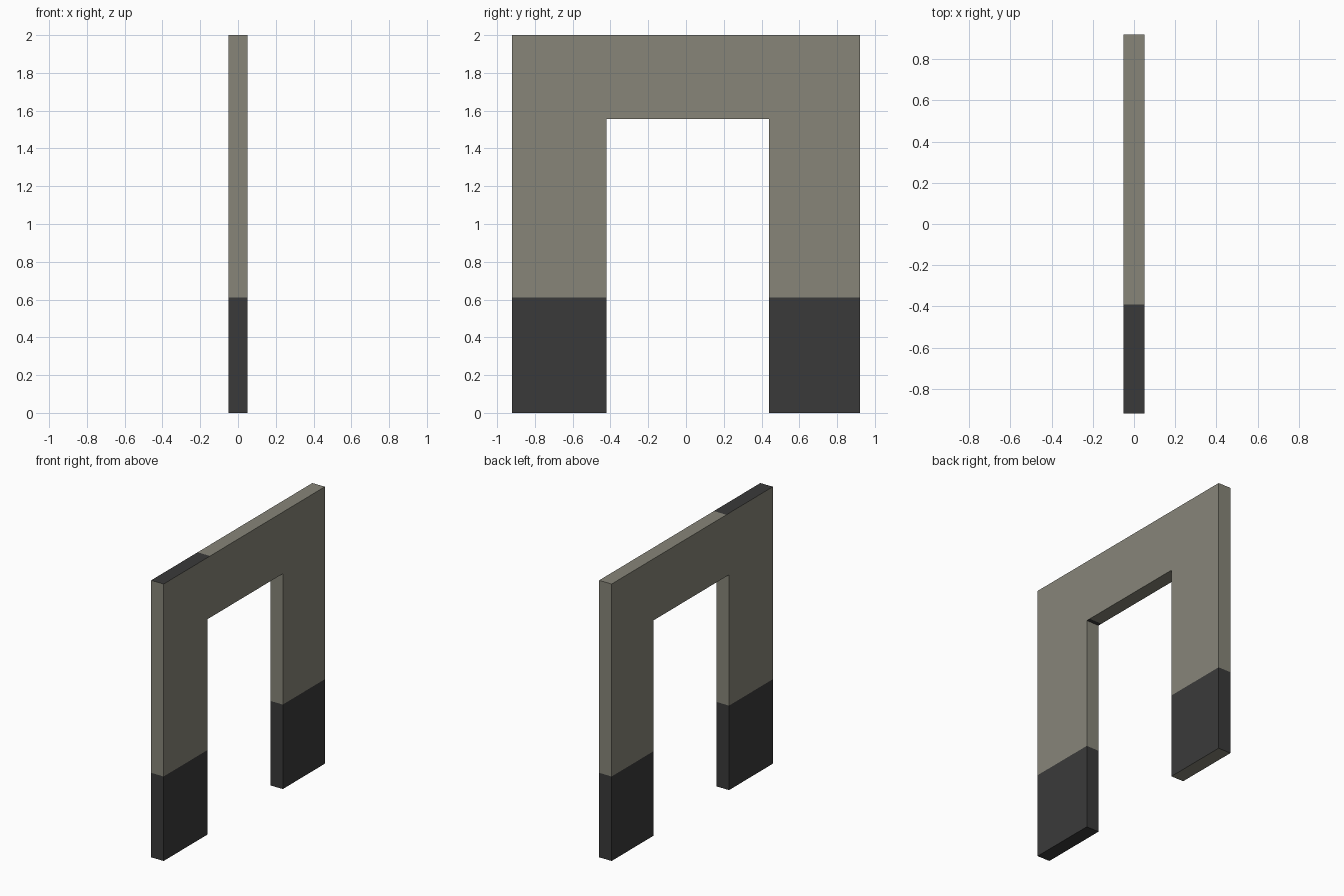
import bpy, bmesh
from mathutils import Vector

if "Cube" in bpy.data.objects:
    bpy.data.objects.remove(bpy.data.objects["Cube"])

HALF_T = 0.05          # half wall thickness
PAINT_Z = 0.61         # top of the dark band on upright faces
PAINT_Y = -0.39        # end of the dark band on level faces


def material(name, rgb):
    m = bpy.data.materials.new(name)
    m.diffuse_color = (*rgb, 1.0)
    m.use_nodes = True
    m.node_tree.nodes["Principled BSDF"].inputs["Base Color"].default_value = m.diffuse_color
    return m


# Doorway outline (y, z), extruded through the wall thickness
outline = [(-0.92, 0), (-0.42, 0), (-0.42, 1.555), (0.44, 1.555),
           (0.44, 0), (0.92, 0), (0.92, 2), (-0.92, 2)]
bm = bmesh.new()
face = bm.faces.new([bm.verts.new((-HALF_T, y, z)) for y, z in outline])
ext = bmesh.ops.extrude_face_region(bm, geom=[face])
moved = [g for g in ext["geom"] if isinstance(g, bmesh.types.BMVert)]
bmesh.ops.translate(bm, verts=moved, vec=(2 * HALF_T, 0, 0))
bmesh.ops.recalc_face_normals(bm, faces=bm.faces[:])

# Cut paint lines: upright faces by height, level faces by length
for level, co, no in ((False, (0, 0, PAINT_Z), (0, 0, 1)),
                      (True, (0, PAINT_Y, 0), (0, 1, 0))):
    bm.normal_update()
    faces = [f for f in bm.faces if (abs(f.normal.z) > 0.5) == level]
    edges = {e for f in faces for e in f.edges}
    verts = {v for f in faces for v in f.verts}
    bmesh.ops.bisect_plane(bm, geom=faces + list(edges) + list(verts),
                           plane_co=Vector(co), plane_no=Vector(no))

# Paint by direction and position
bm.normal_update()
for f in bm.faces:
    c = f.calc_center_median()
    dark = c.y < PAINT_Y if abs(f.normal.z) > 0.5 else all(
        v.co.z < PAINT_Z + 1e-4 for v in f.verts)
    f.material_index = int(dark)

mesh = bpy.data.meshes.new("doorway_wall")
bm.to_mesh(mesh)
bm.free()
wall = bpy.data.objects.new("doorway_wall", mesh)
bpy.context.collection.objects.link(wall)
mesh.materials.append(material("warm grey plaster", (0.242, 0.235, 0.191)))
mesh.materials.append(material("dark grey paint", (0.042, 0.042, 0.042)))
